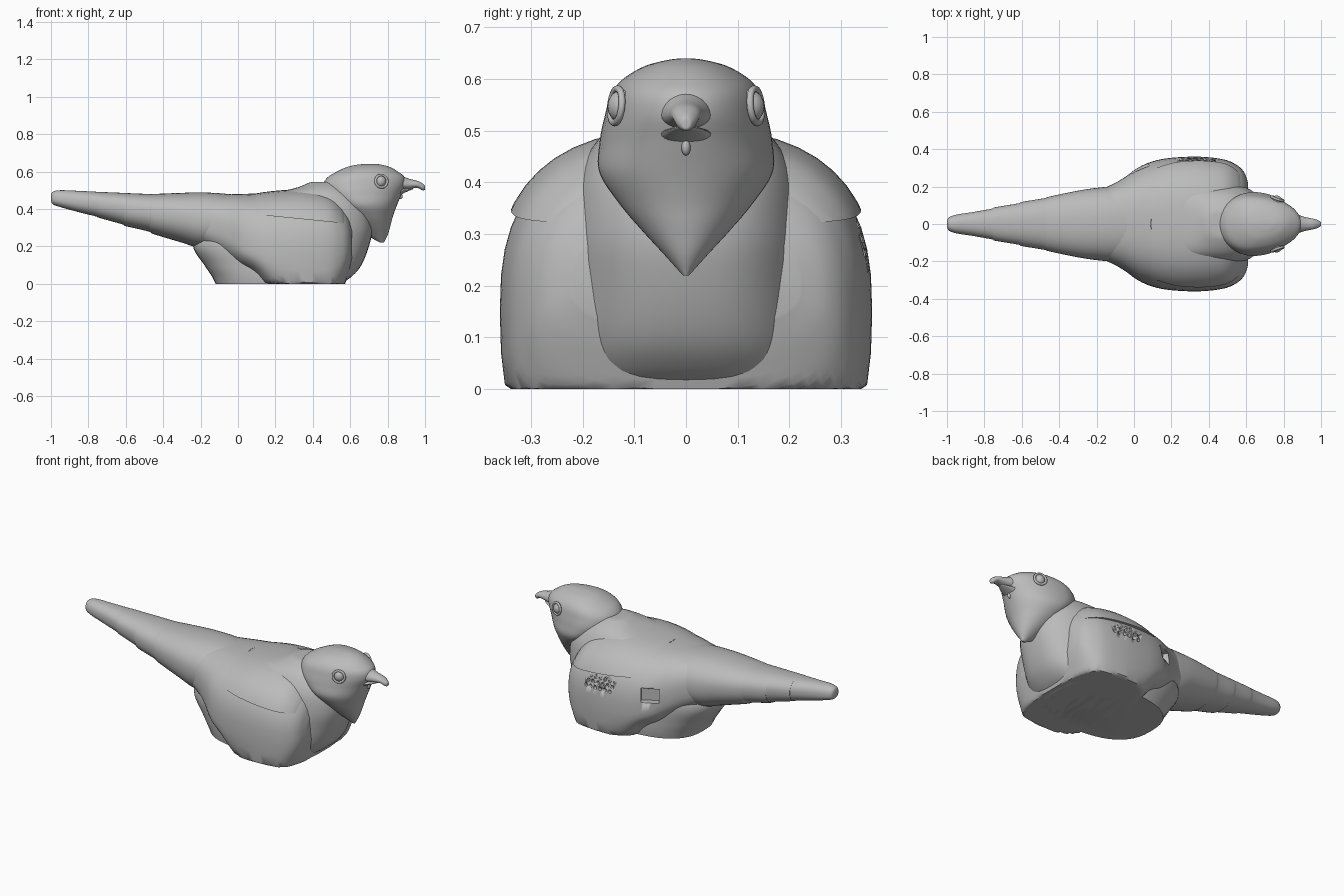
import bpy, bmesh, math
from mathutils import Matrix, Vector

cube = bpy.data.objects.get("Cube")
if cube:
    bpy.data.objects.remove(cube, do_unlink=True)

grey = bpy.data.materials.new("plain_grey")
grey.use_nodes = True
grey.diffuse_color = (0.5, 0.5, 0.5, 1)
grey.node_tree.nodes["Principled BSDF"].inputs["Base Color"].default_value = (0.5, 0.5, 0.5, 1)


def finish(name, bm, angle=40):
    bmesh.ops.recalc_face_normals(bm, faces=bm.faces)
    mesh = bpy.data.meshes.new(name)
    bm.to_mesh(mesh)
    bm.free()
    mesh.materials.append(grey)
    ob = bpy.data.objects.new(name, mesh)
    bpy.context.collection.objects.link(ob)
    bpy.ops.object.select_all(action='DESELECT')
    ob.select_set(True)
    bpy.context.view_layer.objects.active = ob
    bpy.ops.object.shade_smooth_by_angle(angle=math.radians(angle))
    return ob


def smooth_rows(rows, steps):
    """Catmull-Rom interpolation between the given sections."""
    out = []
    for i in range(len(rows) - 1):
        p = [rows[max(0, min(len(rows) - 1, i + k))] for k in (-1, 0, 1, 2)]
        for s in range(steps):
            t = s / steps
            out.append([b + 0.5 * t * (c - a + t * (2*a - 5*b + 4*c - d + t * (3*(b - c) + d - a)))
                        for a, b, c, d in zip(*p)])
    return out + [list(rows[-1])]


def loft(rows, power=2.0, upright=False, steps=6, sides=48):
    """Rows are (station, low, widest, high, half width), along x or, upright, along z."""
    bm = bmesh.new()
    rings = []
    for s, low, mid, high, half in smooth_rows(rows, steps):
        ring = []
        for k in range(sides):
            a = 2 * math.pi * k / sides
            c, d = math.cos(a), math.sin(a)
            y = half * math.copysign(abs(c) ** (2 / power), c)
            r = abs(d) ** (2 / power)
            v = mid + (high - mid) * r if d > 0 else mid - (mid - low) * r
            ring.append(bm.verts.new((v, y, s) if upright else (s, y, max(v, 0))))
        rings.append(ring)
    for a, b in zip(rings, rings[1:]):
        for k in range(sides):
            n = (k + 1) % sides
            bm.faces.new((a[k], a[n], b[n], b[k]))
    bm.faces.new(rings[0])
    bm.faces.new(rings[-1])
    return bm


def ball(name, loc, size):
    bm = bmesh.new()
    bmesh.ops.create_uvsphere(bm, u_segments=24, v_segments=16, radius=1)
    bmesh.ops.transform(bm, matrix=Matrix.Translation(loc) @ Matrix.Diagonal((*size, 1)), verts=bm.verts)
    return finish(name, bm)


def cut(target, bm):
    """Carve a shape out of a part and discard the cutter."""
    tool = finish("cutter", bm)
    tool.hide_render = True
    mod = target.modifiers.new("cut", 'BOOLEAN')
    mod.operation, mod.solver, mod.object = 'DIFFERENCE', 'EXACT', tool
    bpy.ops.object.select_all(action='DESELECT')
    bpy.context.view_layer.objects.active = target
    target.select_set(True)
    bpy.ops.object.modifier_apply(modifier=mod.name)
    bpy.data.objects.remove(tool, do_unlink=True)


# Torso: flat foot, vent and breast
finish("torso", loft([
    (0, -.12, .25, .55, .25), (.04, -.14, .25, .61, .255), (.1, -.18, .25, .66, .255),
    (.2, -.24, .25, .70, .25), (.3, -.2, .3, .72, .24), (.4, -.1, .35, .70, .22),
    (.47, .12, .42, .64, .18), (.51, .3, .45, .58, .14), (.54, .38, .47, .54, .08),
    (.545, .41, .47, .5, .04)], 2.6, upright=True))

# Flanks bulging over both sides
flanks = finish("flanks", loft([
    (-.22, .22, .33, .47, .17), (-.12, .16, .3, .475, .21), (-.05, .12, .25, .478, .25),
    (.02, .08, .2, .48, .30), (.1, .03, .17, .483, .335), (.2, -.1, .15, .488, .354),
    (.35, -.25, .15, .49, .36), (.48, -.2, .15, .47, .345), (.55, -.06, .16, .43, .315),
    (.59, .05, .18, .38, .275), (.61, .12, .2, .32, .22)], 2.6))

# Folded wing covers with an overhanging lower edge
bm = loft([(.0, .1, .2, .44, .26), (.06, .05, .18, .475, .318), (.2, -.1, .16, .497, .365),
           (.35, -.2, .16, .503, .37), (.48, -.2, .16, .482, .354), (.55, -.06, .17, .435, .318),
           (.585, .05, .18, .385, .27)], 2.6)
cut_result = bmesh.ops.bisect_plane(bm, geom=bm.verts[:] + bm.edges[:] + bm.faces[:],
                                    plane_co=(.1, 0, .37), plane_no=Vector((.1, 0, 1)), clear_inner=True)
bmesh.ops.holes_fill(bm, edges=[e for e in bm.edges if e.is_boundary])
finish("wing_covers", bm)

# Tail with faint feather steps
finish("tail", loft([
    (-1, .445, .46, .475, .014), (-.99, .425, .455, .492, .035), (-.95, .41, .45, .5, .05),
    (-.86, .385, .44, .497, .064), (-.76, .36, .43, .492, .082), (-.74, .352, .425, .491, .09),
    (-.62, .318, .41, .486, .11), (-.6, .308, .4, .485, .118), (-.48, .28, .385, .48, .138),
    (-.45, .265, .38, .48, .147), (-.3, .22, .36, .486, .178), (-.2, .19, .34, .488, .193),
    (-.1, .2, .33, .484, .2), (.05, .22, .32, .47, .19)], 2.3))

# Head with a pointed bib
finish("head", loft([
    (.22, .76, .77, .78, .006), (.26, .69, .75, .8, .042), (.31, .64, .72, .815, .088),
    (.36, .59, .69, .828, .13), (.42, .53, .65, .85, .168), (.48, .47, .62, .875, .167),
    (.53, .455, .62, .895, .157), (.57, .48, .63, .89, .145), (.6, .53, .65, .855, .122),
    (.625, .585, .67, .81, .08), (.637, .64, .7, .765, .035), (.64, .68, .71, .74, .01)],
    2.0, upright=True))

# Hooked beak and tongue
finish("upper_beak", loft([
    (.83, .5, .53, .59, .065), (.88, .503, .53, .574, .048), (.92, .508, .53, .56, .036),
    (.96, .512, .53, .55, .028), (.985, .5, .52, .537, .02), (.998, .502, .515, .526, .011),
    (1, .51, .515, .52, .004)], sides=24))
finish("lower_beak", loft([
    (.82, .45, .49, .515, .06), (.87, .477, .495, .508, .048), (.91, .495, .503, .51, .03),
    (.935, .505, .508, .511, .01)], sides=24))
ball("tongue", (.868, 0, .468), (.012, .009, .016))

# Eyes and eyelids
for side, label in ((1, "left"), (-1, "right")):
    spot = Vector((.762, side * .122, .547))
    ball(label + "_eye", spot, (.03, .03, .032))
    facing = Vector((.35, side, .1)).normalized()
    turn = facing.to_track_quat('Z', 'Y').to_matrix().to_4x4()
    bpy.ops.mesh.primitive_torus_add(major_radius=.033, minor_radius=.007,
                                     major_segments=32, minor_segments=8)
    lid = bpy.context.object
    lid.name = label + "_eyelid"
    lid.matrix_world = Matrix.Translation(spot + facing * .014) @ turn
    lid.data.materials.append(grey)
    bpy.ops.object.shade_smooth()

# Square socket on the back and slot on one flank
for loc, size, turn in (((.12, 0, .49), (.06, .06, .06), 0), ((.03, .3, .28), (.1, .07, .08), 30)):
    bm = bmesh.new()
    bmesh.ops.create_cube(bm, size=1)
    bmesh.ops.transform(bm, verts=bm.verts, matrix=Matrix.Translation(loc)
                        @ Matrix.Rotation(math.radians(turn), 4, 'Z') @ Matrix.Diagonal((*size, 1)))
    upright_edges = [e for e in bm.edges if turn == 0 and
                     abs(e.verts[0].co.z - e.verts[1].co.z) > .01]
    if upright_edges:
        bmesh.ops.bevel(bm, geom=upright_edges, offset=.015, segments=3, affect='EDGES')
    cut(flanks, bm)

# Rows of small vent holes below that wing
bm = bmesh.new()
for row in range(3):
    for col in range(6):
        place = Matrix.Translation((.24 + .032 * col + .012 * row, .37, .32 - .028 * row))
        bmesh.ops.create_cone(bm, cap_ends=True, segments=12, radius1=.01, radius2=.01, depth=.08,
                              matrix=place @ Matrix.Rotation(math.pi / 2, 4, 'X'))
cut(flanks, bm)
